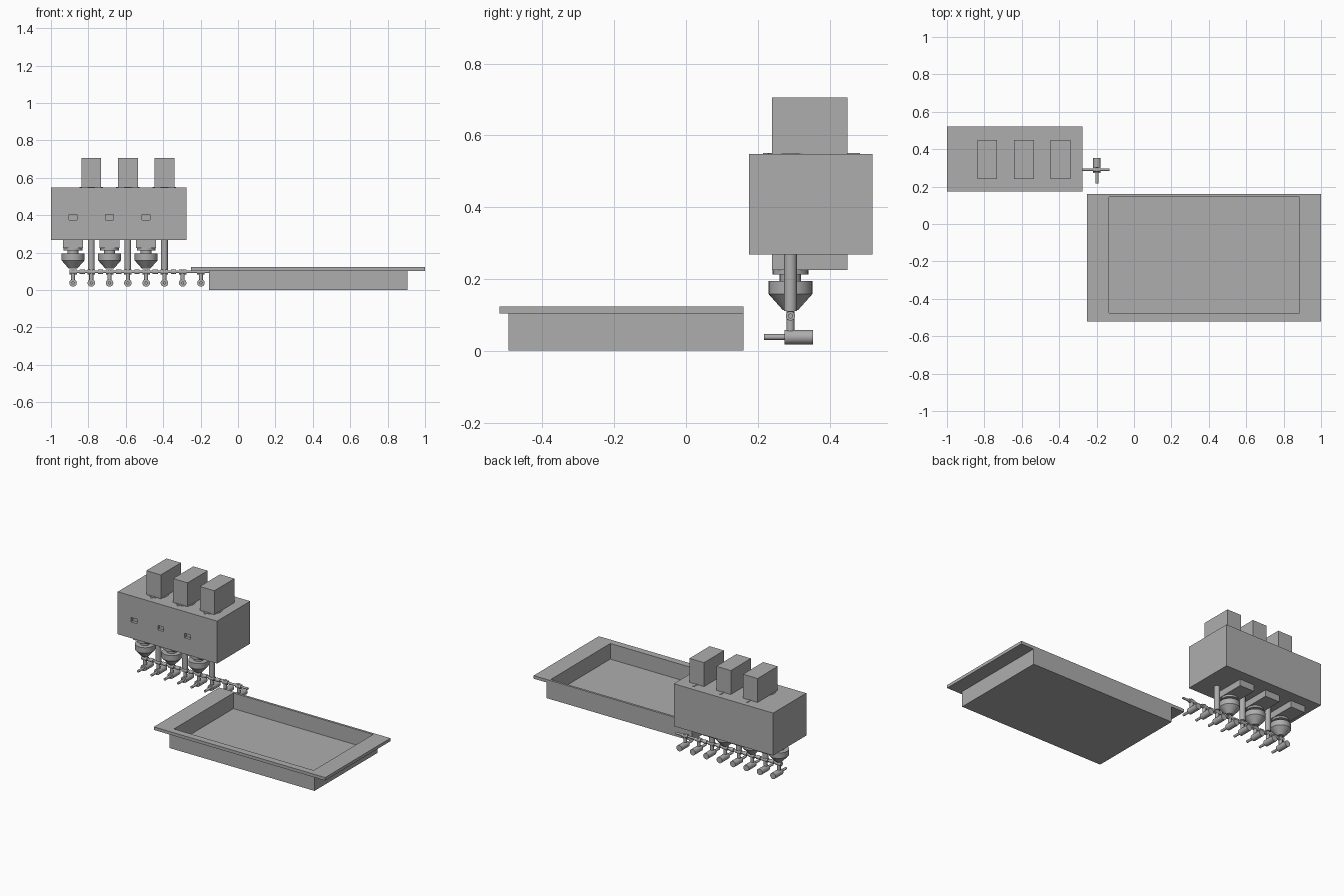
import bpy
import math
from mathutils import Matrix

if "Cube" in bpy.data.objects:
    bpy.data.objects.remove(bpy.data.objects["Cube"], do_unlink=True)

metal = bpy.data.materials.new("grey_metal")
metal.use_nodes = True
GREY = (0.42, 0.42, 0.42, 1)
metal.diffuse_color = GREY
metal.node_tree.nodes["Principled BSDF"].inputs["Base Color"].default_value = GREY


def box(name, low, high):
    """Box spanning two opposite corners."""
    bpy.ops.mesh.primitive_cube_add(size=1)
    ob = bpy.context.object
    ob.name = name
    size = [h - l for l, h in zip(low, high)]
    mid = [(h + l) / 2 for l, h in zip(low, high)]
    ob.data.transform(Matrix.Translation(mid) @ Matrix.Diagonal((*size, 1)))
    ob.data.materials.append(metal)
    return ob


def tube(name, centre, r1, r2, length, axis="z", sides=24):
    """Cylinder or cone frustum along an axis; r1 is the low end."""
    turn = {"z": (0, 0, 0), "x": (0, math.pi / 2, 0), "y": (-math.pi / 2, 0, 0)}[axis]
    bpy.ops.mesh.primitive_cone_add(vertices=sides, radius1=r1, radius2=r2,
                                    depth=length, location=centre, rotation=turn)
    ob = bpy.context.object
    ob.name = name
    ob.data.materials.append(metal)
    bpy.ops.object.shade_smooth_by_angle(angle=math.radians(35))
    return ob


def cut(target, cutters):
    """Subtract the cutters from the target, then discard them."""
    bpy.context.view_layer.objects.active = target
    for cutter in cutters:
        mod = target.modifiers.new("opening", "BOOLEAN")
        mod.operation = "DIFFERENCE"
        mod.solver = "EXACT"
        mod.object = cutter
        bpy.ops.object.modifier_apply(modifier=mod.name)
    for cutter in cutters:
        bpy.data.objects.remove(cutter, do_unlink=True)


PITCH = 0.0977
FIRST = -0.882
LINE_Y = 0.291

# Open basin with an overhanging rim
for name, low, high in (("basin", (-0.155, -0.495, 0), (0.905, 0.16, 0.103)),
                        ("basin_rim", (-0.25, -0.52, 0.103), (1, 0.16, 0.123))):
    part = box(name, low, high)
    cut(part, [box("opening", (-0.135, -0.475, 0.02), (0.885, 0.145, 0.2))])

# Cabinet with small front slots
cabinet = box("cabinet", (-1, 0.175, 0.268), (-0.275, 0.52, 0.548))
slots = []
for i in range(3):
    x = FIRST + 2 * i * PITCH
    slots.append(box("slot", (x - 0.021, 0.1, 0.375), (x + 0.021, 0.195, 0.404)))
cut(cabinet, slots)

for i in range(3):
    cup_x = FIRST + 2 * i * PITCH
    pipe_x = cup_x + PITCH

    # Upper box with its flush fittings
    box("upper_box", (pipe_x - 0.053, 0.24, 0.53), (pipe_x + 0.053, 0.45, 0.706))
    box("upper_pin", (pipe_x - 0.005, 0.215, 0.54), (pipe_x + 0.005, 0.485, 0.551))
    tube("upper_collar", (pipe_x, LINE_Y, 0.546), 0.063, 0.063, 0.009)

    # Lower box, neck and hopper cup
    box("lower_box", (cup_x - 0.053, 0.24, 0.225), (cup_x + 0.053, 0.45, 0.28))
    tube("neck_flange", (cup_x, LINE_Y, 0.219), 0.05, 0.05, 0.013)
    tube("neck", (cup_x, LINE_Y, 0.203), 0.03, 0.03, 0.025)
    tube("cup", (cup_x, LINE_Y, 0.176), 0.061, 0.061, 0.036, sides=32)
    tube("cup_cone", (cup_x, LINE_Y, 0.136), 0.022, 0.061, 0.044, sides=32)

    # Drop pipe
    tube("drop_pipe", (pipe_x, LINE_Y, 0.19), 0.018, 0.018, 0.16)

# Supply line joining the nozzles
tube("supply_line", (-0.515, LINE_Y, 0.097), 0.007, 0.007, 0.77, "x", 16)

# Row of nozzles
for i in range(8):
    x = FIRST + i * PITCH
    tube("nozzle_body", (x, 0.314, 0.038), 0.02, 0.02, 0.08, "y")
    tube("nozzle_spout", (x, 0.247, 0.038), 0.008, 0.008, 0.06, "y", 16)
    tube("nozzle_stem", (x, LINE_Y, 0.08), 0.011, 0.011, 0.06, sides=16)
    tube("nozzle_joint", (x, LINE_Y, 0.097), 0.013, 0.013, 0.04, "x", 16)
    if i < 6:
        tube("line_coupling", (x + PITCH / 2, LINE_Y, 0.097), 0.012, 0.012, 0.028, "x", 16)
